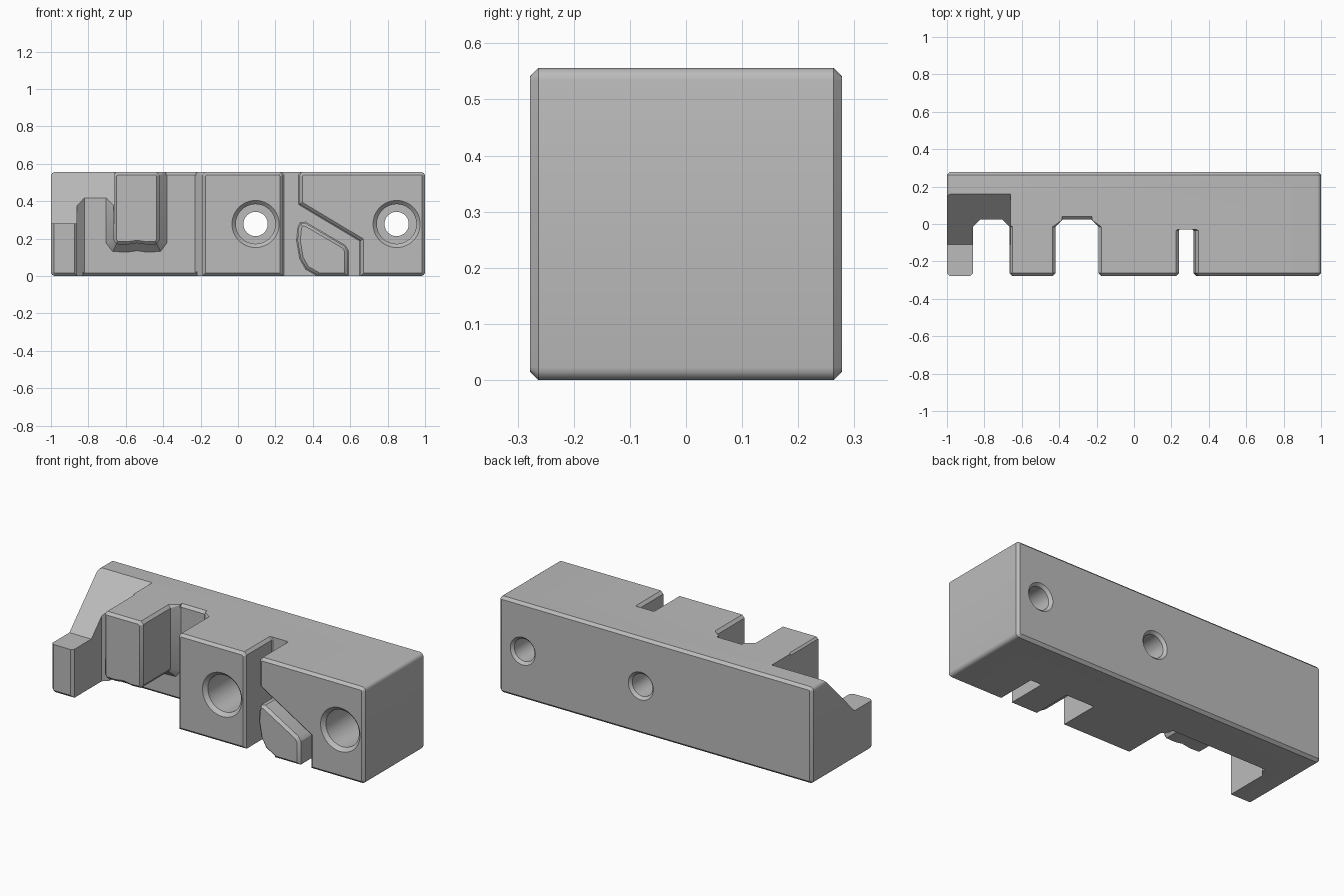
import bpy, bmesh, math
from mathutils import Vector

cube = bpy.data.objects.get("Cube")
if cube:
    bpy.data.objects.remove(cube)

HALF, TOP, EDGE = 0.278, 0.556, 0.015

grey = bpy.data.materials.new("plain grey")
grey.use_nodes = True
colour = (0.5, 0.5, 0.5, 1)
grey.diffuse_color = colour
grey.node_tree.nodes["Principled BSDF"].inputs["Base Color"].default_value = colour


def inset(points, d):
    """Move every side of a counterclockwise outline inward by d."""
    out = []
    for i, p in enumerate(points):
        a = (p - points[i - 1]).normalized()
        b = (points[(i + 1) % len(points)] - p).normalized()
        na, nb = Vector((-a.y, a.x)), Vector((-b.y, b.x))
        out.append(p + (na + nb) * d / (1 + na.dot(nb)))
    return out


def prism(name, outline, rings, place):
    """Stack inset copies of an outline, given as (depth, inset), into a solid."""
    points = [Vector(p) for p in outline]
    bm = bmesh.new()
    loops = [[bm.verts.new(place(p, depth)) for p in inset(points, d)]
             for depth, d in rings]
    n = len(points)
    for lo, hi in zip(loops, loops[1:]):
        for i in range(n):
            j = (i + 1) % n
            bm.faces.new((lo[i], lo[j], hi[j], hi[i]))
    bm.faces.new(loops[0])
    bm.faces.new(loops[-1])
    bmesh.ops.recalc_face_normals(bm, faces=bm.faces)
    mesh = bpy.data.meshes.new(name)
    bm.to_mesh(mesh)
    bm.free()
    mesh.materials.append(grey)
    obj = bpy.data.objects.new(name, mesh)
    bpy.context.collection.objects.link(obj)
    return obj


def along_y(p, depth):
    return (p.x, depth, p.y)


def along_x(p, depth):
    return (depth, p.x, p.y)


def circle(x, z, r, n=48):
    return [(x + r * math.cos(math.tau * i / n), z + r * math.sin(math.tau * i / n))
            for i in range(n)]


# Main block with rounded long edges and chamfered front and back
r = 0.022
corners = []
for cx, cz, start in ((1 - r, r, -90), (1 - r, TOP - r, 0),
                      (r - 1, TOP - r, 90), (r - 1, r, 180)):
    for k in range(5):
        a = math.radians(start + k * 22.5)
        corners.append((cx + r * math.cos(a), cz + r * math.sin(a)))
body = prism("clip_block", corners,
             [(-HALF, EDGE), (EDGE - HALF, 0), (HALF - EDGE, 0), (HALF, EDGE)], along_y)

cutters = []

# Hooked channel that leaves the post, the hanging tab and the middle block
hook = [(-0.86, -0.1), (-0.19, -0.1), (-0.19, 0.54), (-0.175, 0.556), (-0.175, 0.7),
        (-0.435, 0.7), (-0.435, 0.556), (-0.42, 0.54), (-0.42, 0.19), (-0.435, 0.17),
        (-0.49, 0.168), (-0.54, 0.176), (-0.59, 0.168), (-0.65, 0.17), (-0.665, 0.19),
        (-0.665, 0.54), (-0.65, 0.556), (-0.65, 0.7), (-0.86, 0.7)]
front_flare = [(-0.288, -0.025), (EDGE - HALF, 0)]
cutters.append(prism("hook_channel_cutter", hook,
                     front_flare + [(-0.015, 0), (0.025, 0.04)], along_y))

# Slanted channel that leaves the small latch nub
latch = [(0.225, 0.7), (0.225, 0.556), (0.24, 0.54), (0.24, -0.1), (0.42, -0.1),
         (0.42, 0.008), (0.365, 0.04), (0.334, 0.095), (0.318, 0.19), (0.325, 0.26),
         (0.335, 0.28), (0.36, 0.283), (0.57, 0.16), (0.585, 0.135), (0.585, -0.1),
         (0.655, -0.1), (0.655, 0.19), (0.329, 0.385), (0.329, 0.54), (0.344, 0.556),
         (0.344, 0.7)]
cutters.append(prism("latch_channel_cutter", latch,
                     front_flare + [(-0.035, 0), (-0.03, 0.005)], along_y))

# Sloping shoulder down to the short post
shoulder = [(-0.4, 0.28), (-0.11, 0.28), (0.16, 0.556), (0.16, 0.7), (-0.4, 0.7)]
cutters.append(prism("shoulder_cutter", shoulder, [(-1.1, 0), (-0.66, 0)], along_x))

# Chamfers along the channel floor at the bottom and the top
for name, x0, x1, flip in (("floor_bottom_cutter", -0.83, -0.22, False),
                           ("floor_top_cutter", -0.385, -0.225, True)):
    edge = [(0.005, 0.035), (0.005, -0.02), (0.06, -0.02)]
    if flip:
        edge = [(y, TOP - z) for y, z in reversed(edge)]
    cutters.append(prism(name, edge, [(x0, 0), (x1, 0)], along_x))

# Counterbored screw holes
for name, x in (("middle", 0.094), ("left", 0.848)):
    cutters.append(prism(name + "_hole_cutter", circle(x, 0.278, 0.106),
                         [(-0.298, -0.04), (-0.258, 0), (0.05, 0), (0.05, 0.041),
                          (0.263, 0.041), (0.293, 0.011)], along_y))

for cutter in cutters:
    cutter.hide_render = True
    cutter.hide_viewport = True
    mod = body.modifiers.new(cutter.name, 'BOOLEAN')
    mod.operation = 'DIFFERENCE'
    mod.solver = 'EXACT'
    mod.object = cutter

# Bake the cuts, then drop the cutters
graph = bpy.context.evaluated_depsgraph_get()
result = bpy.data.meshes.new_from_object(body.evaluated_get(graph))
body.modifiers.clear()
body.data = result
for cutter in cutters:
    bpy.data.objects.remove(cutter)

bpy.ops.object.select_all(action='DESELECT')
body.select_set(True)
bpy.context.view_layer.objects.active = body
bpy.ops.object.shade_smooth_by_angle(angle=math.radians(30))
